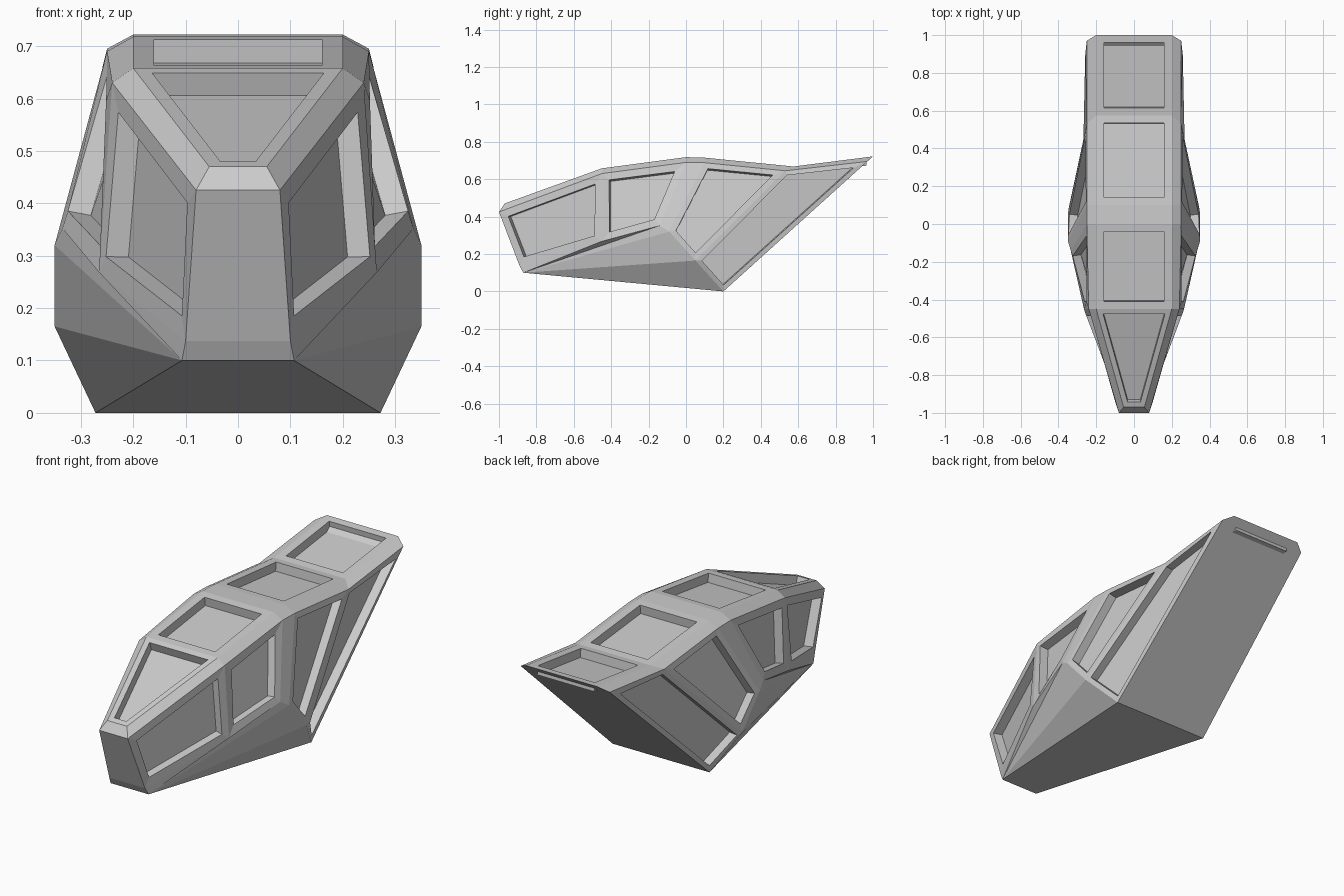
import bpy, bmesh

if "Cube" in bpy.data.objects:
    bpy.data.objects.remove(bpy.data.objects["Cube"])

# Right half of the hull: roof edge (R), shoulder edge (U), waist and keel points
P = {
    'R0': (.055, -.97, .47), 'R1': (.2, -.45, .658), 'R2': (.2, 0, .718),
    'R3': (.2, .1, .715), 'R4': (.2, .575, .668), 'R5': (.2, 1, .722),
    'U0': (.08, -1, .425), 'U1': (.24, -.45, .63), 'U2': (.25, 0, .69),
    'U3': (.25, .1, .688), 'U4': (.25, .53, .645), 'U5': (.25, .97, .695),
    'N1': (.1, -.89, .137), 'N0': (.107, -.87, .1),          # nose underside
    'W1': (.265, -.45, .268), 'W2': (.335, -.14, .352),      # waist line
    'W3': (.35, -.09, .32), 'W4': (.35, .05, .165),
    'K': (.272, .2, 0),                                      # rear of the keel
}
bm = bmesh.new()
V = {(k, s): bm.verts.new((s * x, y, z)) for k, (x, y, z) in P.items() for s in (1, -1)}
recesses = []                                                # (face, border width)


def side(names, border=0):
    """Face on both flanks, optionally a recessed window."""
    for s in (1, -1):
        f = bm.faces.new([V[n, s] for n in names.split()])
        if border:
            recesses.append((f, border))


def across(names, border=0):
    """Face spanning from the right half to its mirror."""
    n = names.split()
    f = bm.faces.new([V[k, 1] for k in n] + [V[k, -1] for k in reversed(n)])
    if border:
        recesses.append((f, border))


# Roof strips and shoulder chamfers
for i, border in enumerate((.028, .04, 0, .04, .04)):
    across(f'R{i} R{i+1}', border)
    side(f'R{i} R{i+1} U{i+1} U{i}')

# Nose, belly and sloped rear
for strip in ('R0 U0', 'U0 N1', 'N1 N0', 'N0 K', 'K U5 R5'):
    across(strip)

# Side windows and the pillar between them
side('U0 U1 W1 N1', .04)
side('U1 U2 W2 W1', .04)
side('U2 U3 W3 W2')
side('U3 U4 W4 W3', .03)
side('U4 U5 K W4', .025)

# Lower flank facets fanning from the nose
for tri in ('N0 K W4', 'N0 W4 W3', 'N0 W3 W2', 'N0 W2 W1', 'N0 W1 N1'):
    side(tri)

bmesh.ops.recalc_face_normals(bm, faces=bm.faces[:])

# Inset each panel, then push it straight in
for f, border in recesses:
    bmesh.ops.inset_individual(bm, faces=[f], thickness=border, use_even_offset=True)
    bmesh.ops.inset_individual(bm, faces=[f], thickness=0, depth=-.045)

mesh = bpy.data.meshes.new('canopy_hull')
bm.to_mesh(mesh)
bm.free()
bpy.context.collection.objects.link(bpy.data.objects.new('canopy_hull', mesh))
